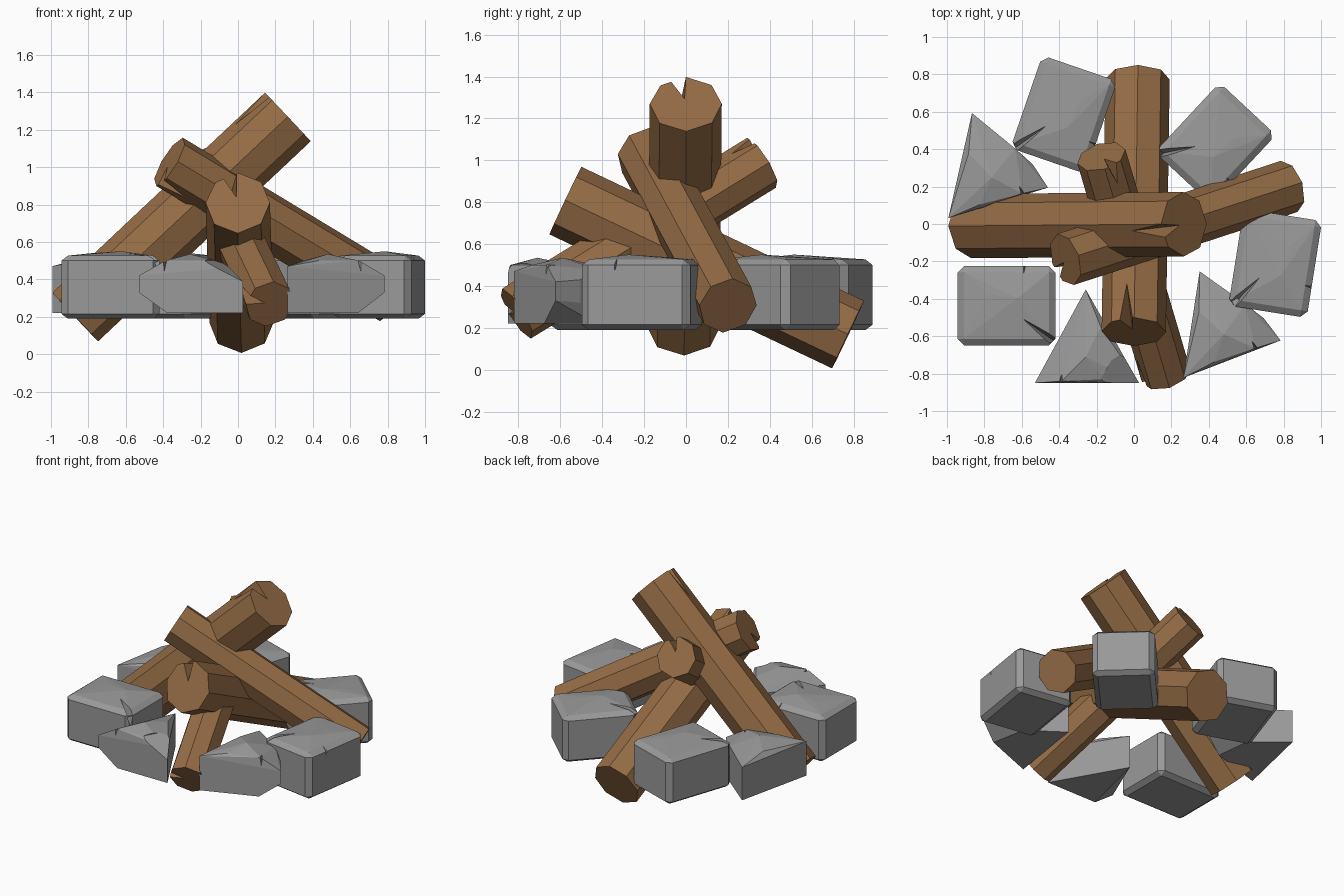
import bpy, bmesh, math
from mathutils import Vector, Matrix

if "Cube" in bpy.data.objects:
    bpy.data.objects.remove(bpy.data.objects["Cube"])


def material(name, rgb):
    m = bpy.data.materials.new(name)
    m.diffuse_color = (*rgb, 1)
    m.use_nodes = True
    m.node_tree.nodes["Principled BSDF"].inputs["Base Color"].default_value = m.diffuse_color
    return m


WOOD = material("brown wood", (0.30, 0.15, 0.06))
STONE = material("grey stone", (0.32, 0.32, 0.32))


def hull(name, points, mat):
    """Object made from the convex hull of a few points."""
    bm = bmesh.new()
    for p in points:
        bm.verts.new(p)
    res = bmesh.ops.convex_hull(bm, input=bm.verts)
    junk = {g for g in res["geom_interior"] + res["geom_unused"]
            if isinstance(g, bmesh.types.BMVert)}
    bmesh.ops.delete(bm, geom=list(junk), context='VERTS')
    bmesh.ops.dissolve_limit(bm, angle_limit=0.02, verts=bm.verts, edges=bm.edges)
    bmesh.ops.recalc_face_normals(bm, faces=bm.faces)
    me = bpy.data.meshes.new(name)
    bm.to_mesh(me)
    bm.free()
    me.materials.append(mat)
    ob = bpy.data.objects.new(name, me)
    bpy.context.collection.objects.link(ob)
    return ob


def cut(ob, points):
    """Cut a pointed crack out of an object."""
    c = hull("crack_cutter", points, ob.data.materials[0])
    c.hide_render = True
    c.hide_viewport = True
    c.display_type = 'WIRE'
    m = ob.modifiers.new("crack", 'BOOLEAN')
    m.operation = 'DIFFERENCE'
    m.solver = 'EXACT'
    m.object = c


def log(name, low, high, radius, cracks):
    """Eight-sided log; cracks are (end, angle, length)."""
    low, high = Vector(low), Vector(high)
    d = (high - low).normalized()
    up = (Vector((0, 0, 1)) - d * d.z).normalized()
    side = d.cross(up)

    def spoke(a):
        return up * math.cos(a) + side * math.sin(a)

    pts = [end + spoke(math.radians(45 * i)) * radius * (1 + 0.03 * math.sin(5 * i))
           for end in (low, high) for i in range(8)]
    ob = hull(name, pts, WOOD)
    for end, ang, length in cracks:
        a = math.radians(ang)
        c, out = (high, d) if end else (low, -d)
        r, t = spoke(a), spoke(a + math.pi / 2)
        cut(ob, [c + r * radius * 0.12 + out * 0.02,
                 c + r * radius * 1.25 + t * radius * 0.35 + out * 0.02,
                 c + r * radius * 1.25 - t * radius * 0.3 + out * 0.02,
                 c + r * radius * 1.1 - out * length])


# Leaning logs
log("left_log", (-0.872, -0.01, 0.20), (0.265, 0, 1.27), 0.176, [(1, 12, 0.28)])
log("right_log", (0.83, 0.2, 0.308), (-0.365, -0.19, 1.03), 0.147, [(1, 200, 0.2)])
log("back_log", (0.02, 0.775, 0.17), (0, -0.575, 0.81), 0.176, [(1, 15, 0.26)])
log("front_log", (0.17, -0.81, 0.27), (-0.175, 0.36, 0.99), 0.137,
    [(0, -80, 0.2), (1, 20, 0.15)])


def place(points, x, y, deg):
    m = Matrix.Translation((x, y, 0)) @ Matrix.Rotation(math.radians(deg), 4, 'Z')
    return [m @ Vector(p) for p in points]


# Block stones: chamfered boxes with a slightly raised top and cracks
def block(name, x, y, deg, s=1.0):
    w, h, c = 0.262 * s, 0.212 * s, 0.035
    pts = [(0.06, 0.04, 0.55), (-0.1, 0.06, 0.54)]
    for sx in (-1, 1):
        for sy in (-1, 1):
            for z in (0.215, 0.5):
                pts += [(sx * w, sy * (h - c), z), (sx * (w - c), sy * h, z)]
            for z in (0.19, 0.527):
                pts.append((sx * (w - c), sy * (h - c), z))
    ob = hull(name, place(pts, x, y, deg), STONE)
    # chipped corner and a short crack in the opposite edge
    cut(ob, place([(0.06 * s, -0.05 * s, 0.56), (0.26 * s, -0.15 * s, 0.6),
                   (0.2 * s, -0.2 * s, 0.6), (0.27 * s, -0.2 * s, 0.40)], x, y, deg))
    cut(ob, place([(0.09, h - 0.06, 0.56), (0.07, h + 0.03, 0.57),
                   (0.12, h + 0.03, 0.57), (0.1, h + 0.02, 0.44)], x, y, deg))


block("front_left_stone", -0.682, -0.437, 0)
block("right_stone", 0.755, -0.21, -99)
block("back_right_stone", 0.435, 0.43, -133, 0.97)
block("back_left_stone", -0.375, 0.585, -109)


# Wedge stones: three-cornered with one pinched corner
def wedge(name, x, y, deg, flip=1, bulge=True, left_top=0.47):
    pts = [(-0.285, 0, 0.22), (-0.285, 0, left_top), (-0.1, 0.02, 0.5),
           (0.272, 0, 0.33), (0.272, 0, 0.42), (0.12, 0, 0.22), (0.13, 0.01, 0.5),
           (0, 0.5, 0.22), (0, 0.5, 0.46), (0.0, 0.14, 0.535), (-0.08, 0.3, 0.5)]
    if bulge:
        pts += [(0.166, 0.25, 0.22), (0.166, 0.25, 0.48),
                (0.231, 0.142, 0.32), (0.231, 0.142, 0.43)]
    ob = hull(name, place([(p[0] * flip, p[1], p[2]) for p in pts], x, y, deg), STONE)
    crack = [(0.12, 0.1, 0.55), (0.16, -0.03, 0.55), (0.11, -0.03, 0.55), (0.14, -0.02, 0.42)]
    cut(ob, place([(p[0] * flip, p[1], p[2]) for p in crack], x, y, deg))


wedge("front_stone", -0.258, -0.85, 0, flip=-1, bulge=False)
wedge("front_right_stone", 0.53, -0.72, 21)
wedge("left_stone", -0.72, 0.115, 17)

# The front stone's right corner slopes down
front = bpy.data.objects["front_stone"]
cut(front, [(-0.2, -0.87, 0.5), (0.05, -0.87, 0.37), (-0.06, -0.62, 0.5),
            (0.1, -0.87, 0.6), (0.05, -0.6, 0.6), (-0.2, -0.87, 0.51)])
